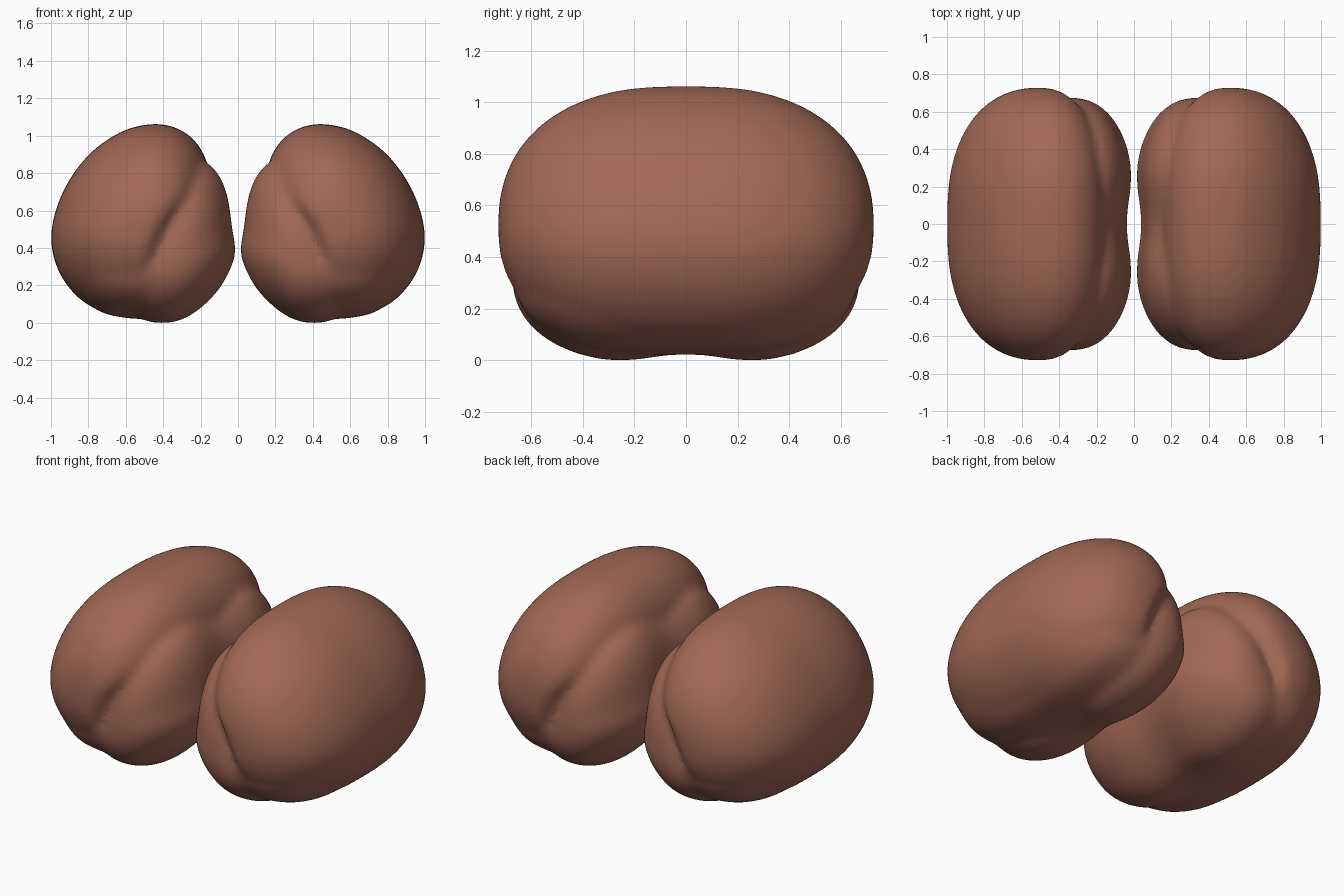
import bpy, bmesh, math
from mathutils import Vector
from mathutils.geometry import interpolate_bezier

cube = bpy.data.objects.get("Cube")
if cube:
    bpy.data.objects.remove(cube, do_unlink=True)

mat = bpy.data.materials.new("reddish brown")
mat.use_nodes = True
brown = (0.36, 0.14, 0.093, 1)
mat.diffuse_color = brown
mat.node_tree.nodes["Principled BSDF"].inputs["Base Color"].default_value = brown


def smooth_outline(points, steps=5):
    """Closed smooth curve through the (x, z) points."""
    pts = [Vector((x, 0, z)) for x, z in points]
    n, out = len(pts), []
    for i in range(n):
        a, b, c, d = (pts[(i + k) % n] for k in (-1, 0, 1, 2))
        out += interpolate_bezier(b, b + (c - a) / 6, c - (d - b) / 6, c, steps + 1)[:-1]
    return out


def add_lobe(bm, points, center, half_length, power, waist, rings=40):
    """Loft the outline along y, shrinking to a point at both ends."""
    mid = Vector((center[0], 0, center[1]))
    outline = smooth_outline(points)
    loops = []
    for i in range(1, rings):
        t = -math.cos(math.pi * i / rings)
        size = (1 - abs(t) ** power) ** (1 / power)
        size *= 1 - waist * math.exp(-(t / 0.33) ** 2)
        shift = Vector((0, t * half_length, 0))
        loops.append([bm.verts.new(mid + (p - mid) * size + shift) for p in outline])
    n = len(outline)
    for a, b in zip(loops, loops[1:]):
        for j in range(n):
            k = (j + 1) % n
            bm.faces.new((a[j], a[k], b[k], b[j]))
    for loop, side in ((loops[0], -1), (loops[-1], 1)):
        tip = bm.verts.new(mid + Vector((0, side * half_length, 0)))
        for j in range(n):
            bm.faces.new((loop[j], loop[(j + 1) % n], tip))


# Large outer lobe
outer = [(.45, 1.065), (.62, 1.025), (.8, .9), (.94, .7), (1.005, .47), (.965, .27),
         (.84, .11), (.66, .03), (.5, .05), (.38, .28), (.27, .52), (.16, .74),
         (.16, .85), (.22, .965), (.32, 1.04)]
# Folded lobe with a waist, tucked against its inner side
inner = [(-.012, .36), (.004, .51), (.03, .69), (.075, .81), (.15, .89), (.27, .88),
         (.42, .7), (.6, .4), (.65, .12), (.54, -.005), (.4, -.035), (.27, -.003),
         (.15, .085), (.055, .2)]
# Filling that carries the outer lobe smoothly into the folded one
underside = [(.3, .06), (.42, .01), (.6, .012), (.75, .05), (.88, .16), (.93, .3),
             (.8, .5), (.4, .5), (.25, .3)]

bm = bmesh.new()
add_lobe(bm, outer, (.5, .51), .73, 2.35, .012)
add_lobe(bm, inner, (.355, .34), .677, 2.45, .14)
add_lobe(bm, underside, (.52, .34), .67, 2.45, .03)
bmesh.ops.recalc_face_normals(bm, faces=bm.faces)
mesh = bpy.data.meshes.new("lobes")
bm.to_mesh(mesh)
bm.free()
lobes = bpy.data.objects.new("paired_lobes", mesh)
bpy.context.collection.objects.link(lobes)

# Fuse into one soft skin, then mirror to the other side
fuse = lobes.modifiers.new("fuse", 'REMESH')
fuse.mode = 'VOXEL'
fuse.voxel_size = 0.02
fuse.use_smooth_shade = True
soften = lobes.modifiers.new("soften", 'SMOOTH')
soften.factor = 0.5
soften.iterations = 14
mirror = lobes.modifiers.new("mirror", 'MIRROR')
mirror.use_mirror_merge = False

bpy.context.view_layer.objects.active = lobes
lobes.select_set(True)
for name in [m.name for m in lobes.modifiers]:
    bpy.ops.object.modifier_apply(modifier=name)
lobes.data.materials.clear()
lobes.data.materials.append(mat)
bpy.ops.object.shade_smooth()

# Rest on the ground
low = min(v.co.z for v in lobes.data.vertices)
for v in lobes.data.vertices:
    v.co.z -= low
